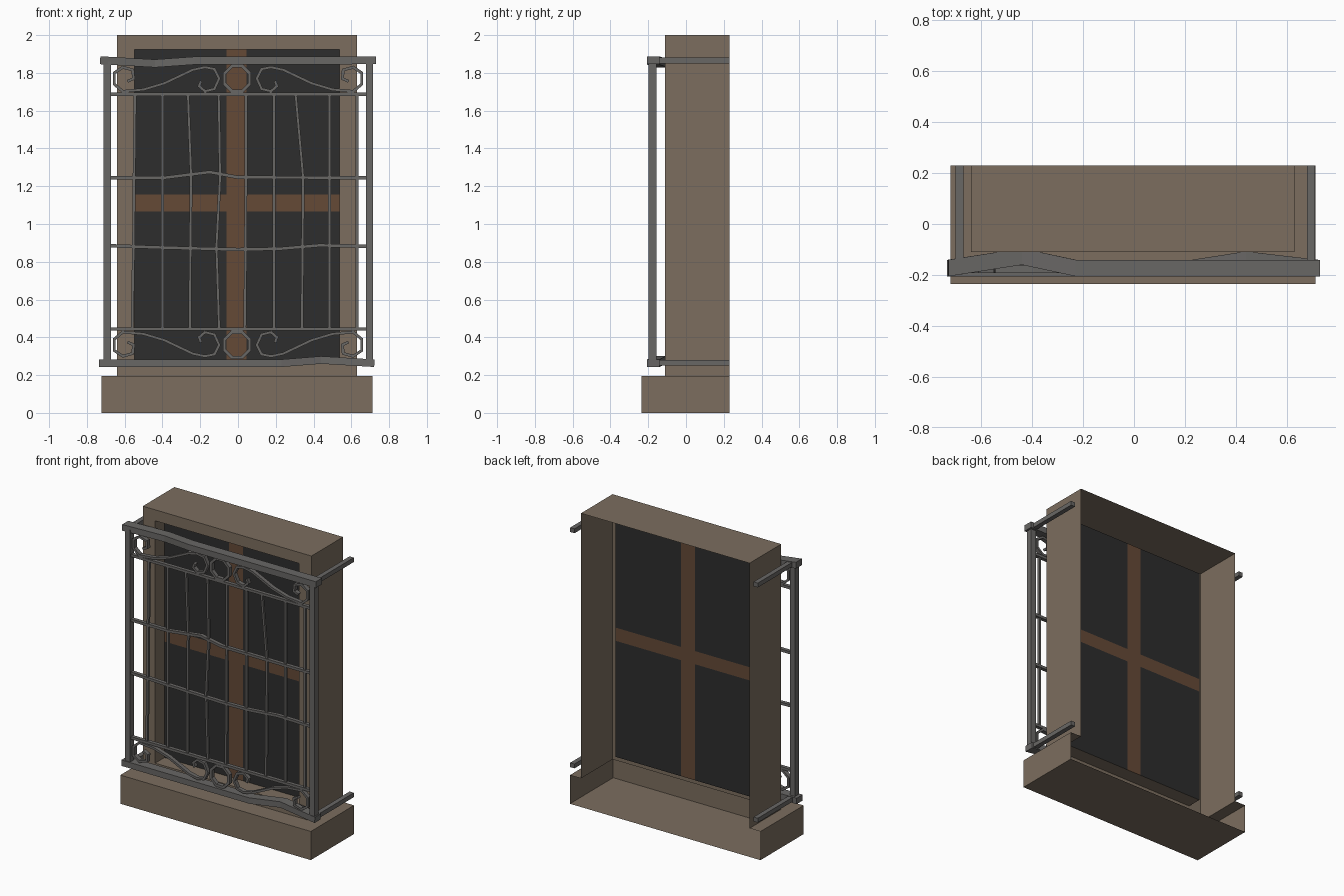
import bpy, bmesh
from math import sin, cos, pi
from mathutils import Vector

if "Cube" in bpy.data.objects:
    bpy.data.objects.remove(bpy.data.objects["Cube"])


def material(name, rgb):
    m = bpy.data.materials.new(name)
    m.diffuse_color = (*rgb, 1)
    m.use_nodes = True
    m.node_tree.nodes["Principled BSDF"].inputs["Base Color"].default_value = m.diffuse_color
    return m


STONE = material("stone", (0.2, 0.155, 0.114))
WOOD = material("wood", (0.13, 0.067, 0.037))
GLASS = material("dark_glass", (0.026, 0.026, 0.026))
IRON = material("iron", (0.14, 0.135, 0.13))


def finish(bm, name, mat):
    me = bpy.data.meshes.new(name)
    bm.to_mesh(me)
    bm.free()
    me.materials.append(mat)
    ob = bpy.data.objects.new(name, me)
    bpy.context.collection.objects.link(ob)
    return ob


def quads(name, mat, faces):
    bm = bmesh.new()
    for f in faces:
        bm.faces.new([bm.verts.new(p) for p in f])
    bmesh.ops.remove_doubles(bm, verts=bm.verts, dist=1e-4)
    return finish(bm, name, mat)


def box(name, mat, lo, hi):
    bm = bmesh.new()
    bmesh.ops.create_cube(bm, size=1)
    for v in bm.verts:
        v.co = [(a + b) / 2 + c * (b - a) for a, b, c in zip(lo, hi, v.co)]
    return finish(bm, name, mat)


def sweep(name, path, w, d, closed=False):
    """Mitred rectangular bar along a path lying mostly in the xz plane."""
    bm = bmesh.new()
    pts = [Vector(p) for p in path]
    n = len(pts)
    rings = []
    for i, p in enumerate(pts):
        a = pts[i - 1] if (i or closed) else p
        b = pts[(i + 1) % n] if (i < n - 1 or closed) else p
        dirs = [Vector((v.x, 0, v.z)).normalized() for v in (p - a, b - p) if v.length > 1e-6]
        t = sum(dirs, Vector()).normalized()
        k = 1 / max(0.6, t.dot(dirs[0]))
        nrm = Vector((-t.z, 0, t.x)) * w / 2 * k
        y = Vector((0, d / 2, 0))
        rings.append([bm.verts.new(q) for q in (p + nrm + y, p + nrm - y, p - nrm - y, p - nrm + y)])
    for i in range(n if closed else n - 1):
        r, s = rings[i], rings[(i + 1) % n]
        for j in range(4):
            bm.faces.new((r[j], r[(j + 1) % 4], s[(j + 1) % 4], s[j]))
    if not closed:
        bm.faces.new(rings[0])
        bm.faces.new(rings[-1][::-1])
    bmesh.ops.recalc_face_normals(bm, faces=bm.faces)
    return finish(bm, name, IRON)


# Window surround: open-backed shell with a recessed opening
X0, X1, YF, YB, ZS = -0.64, 0.63, -0.11, 0.23, 0.195
OX0, OX1, OZ0, OZ1, YG = -0.547, 0.537, 0.275, 1.925, -0.01


def ring(x0, x1, z0, z1, y):
    return [(x0, y, z0), (x1, y, z0), (x1, y, z1), (x0, y, z1)]


rings = [ring(X0, X1, ZS, 2, YB), ring(X0, X1, ZS, 2, YF),
         ring(OX0, OX1, OZ0, OZ1, YF), ring(OX0, OX1, OZ0, OZ1, YG)]
quads("window_surround", STONE,
      [(a[i], a[(i + 1) % 4], b[(i + 1) % 4], b[i])
       for k, (a, b) in enumerate(zip(rings, rings[1:])) for i in range(4) if k or i])

# Sill: open at the back and under the surround
SX0, SX1, SY = -0.722, 0.713, -0.235


def flat(x0, x1, y0, y1, z):
    return [(x0, y0, z), (x1, y0, z), (x1, y1, z), (x0, y1, z)]


quads("sill", STONE, [
    flat(SX0, SX1, SY, YB, 0)[::-1],
    ring(SX0, SX1, 0, ZS, SY),
    [(SX0, YB, 0), (SX0, SY, 0), (SX0, SY, ZS), (SX0, YB, ZS)],
    [(SX1, SY, 0), (SX1, YB, 0), (SX1, YB, ZS), (SX1, SY, ZS)],
    flat(SX0, SX1, SY, YF, ZS), flat(SX0, X0, YF, YB, ZS), flat(X1, SX1, YF, YB, ZS)])

# Glass panes and the flush wooden cross
xs, zs = [OX0, -0.06, 0.045, OX1], [OZ0, 1.065, 1.155, OZ1]
cells = {(i, j): ring(xs[i], xs[i + 1], zs[j], zs[j + 1], YG) for i in range(3) for j in range(3)}
quads("glass_panes", GLASS, [c for (i, j), c in cells.items() if i != 1 and j != 1])
quads("wooden_cross", WOOD, [c for (i, j), c in cells.items() if i == 1 or j == 1])

# Bent top and bottom bars
YR = -0.173
sweep("top_bar", [(-0.73, YR, 1.867), (-0.44, YR + 0.045, 1.85), (-0.23, YR, 1.865), (0.73, YR, 1.867)], 0.042, 0.065)
sweep("bottom_bar", [(-0.735, YR, 0.263), (0.23, YR, 0.263), (0.44, YR + 0.033, 0.28), (0.722, YR, 0.263)], 0.04, 0.065)

# Corner posts and wall arms
for side, px, ax in (("left", -0.692, -0.686), ("right", 0.697, 0.695)):
    box(side + "_post", IRON, (px - 0.019, -0.199, 0.27), (px + 0.019, -0.156, 1.86))
    for end, z in (("lower", 0.265), ("upper", 1.866)):
        box(f"{side}_{end}_arm", IRON, (ax - 0.016, -0.17, z - 0.015), (ax + 0.016, YB, z + 0.015))

# Horizontal rails
YP = -0.178
rails = [[(-0.68, 1.686), (0.68, 1.686)],
         [(-0.68, 1.245), (-0.39, 1.245), (-0.15, 1.275), (0, 1.247), (0.68, 1.245)],
         [(-0.68, 0.885), (-0.39, 0.875), (0, 0.865), (0.22, 0.869), (0.43, 0.887), (0.68, 0.882)],
         [(-0.68, 0.444), (0.68, 0.444)]]
for k, r in enumerate(rails):
    sweep(f"rail_{k}", [(x, YP, z) for x, z in r], 0.018, 0.025)

# Vertical bars, some of them bent: x at each rail height
bars = [(-0.545, -0.55, -0.553, -0.56), (-0.4,) * 4, (-0.265, -0.248, -0.252, -0.255),
        (-0.102, -0.095, -0.114, -0.1), (0.042, 0.042, 0.04, 0.036), (0.19,) * 4,
        (0.305, 0.345, 0.342, 0.338), (0.485,) * 4, (0.63,) * 4]
for k, b in enumerate(bars):
    sweep(f"bar_{k}", [(x, YP, z) for x, z in zip(b, (1.686, 1.245, 0.88, 0.444))], 0.015, 0.016)

# Scrolls and rings, mirrored left-right and top-bottom
scroll = [(-0.196, -0.012), (-0.206, -0.04), (-0.175, -0.067), (-0.125, -0.055), (-0.1, 0),
          (-0.125, 0.05), (-0.175, 0.06), (-0.24, 0.046), (-0.39, -0.025), (-0.5, -0.058),
          (-0.61, -0.068), (-0.655, -0.03), (-0.655, 0.03), (-0.61, 0.06), (-0.557, 0.045),
          (-0.553, 0), (-0.585, -0.015)]
for end, zc, s in (("top", 1.77, 1), ("bottom", 0.36, -1)):
    sweep(end + "_ring", [(-0.005 + 0.072 * cos((k + .5) * pi / 4), YP, zc + 0.072 * sin((k + .5) * pi / 4))
                          for k in range(8)], 0.017, 0.028, True)
    for side, m in (("left", 1), ("right", -1)):
        sweep(f"{end}_{side}_scroll", [(m * x, YP, zc + s * z) for x, z in scroll], 0.015, 0.028)
